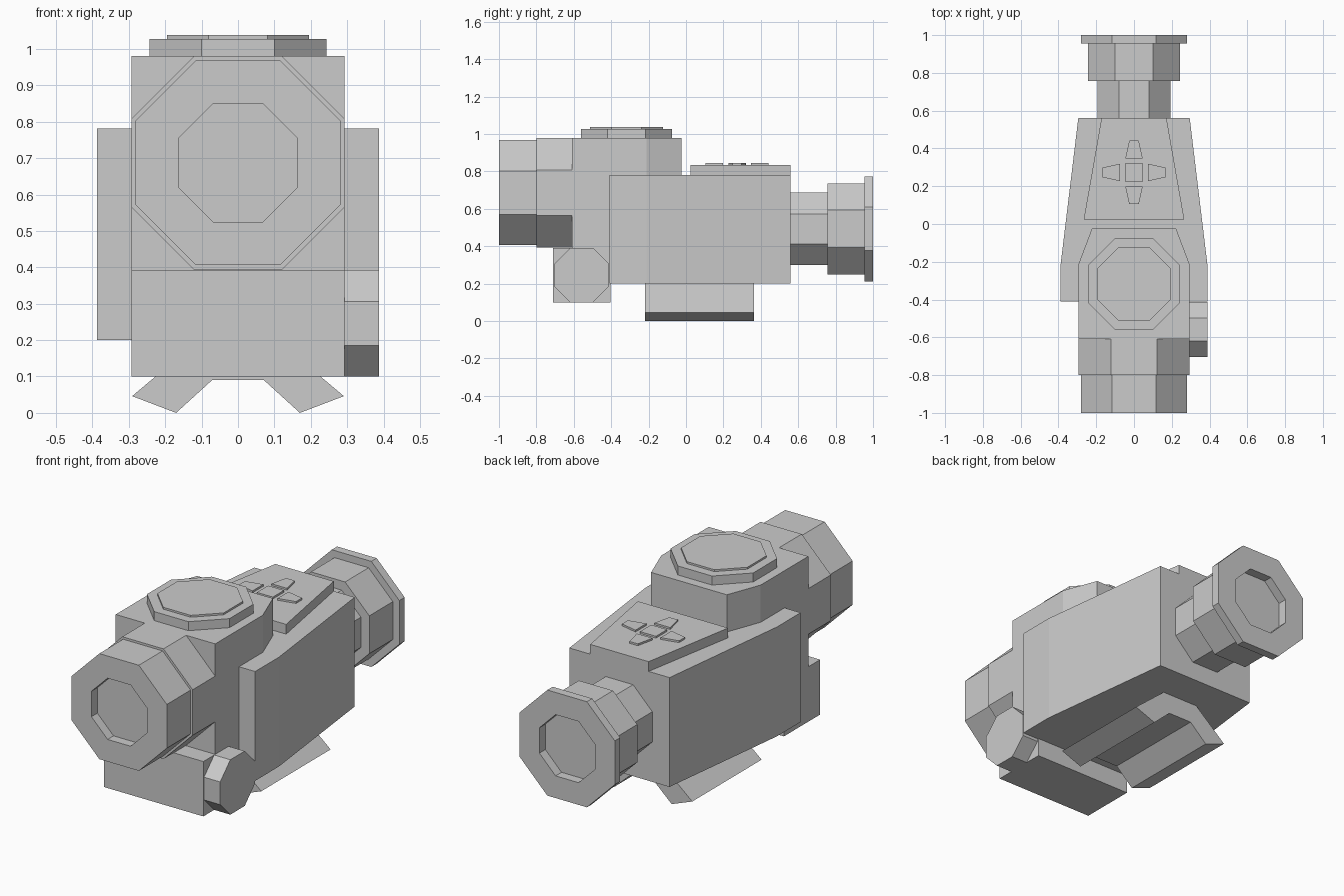
import bpy, bmesh, math
from mathutils import Vector

if "Cube" in bpy.data.objects:
    bpy.data.objects.remove(bpy.data.objects["Cube"])


def make_object(name, bm):
    bmesh.ops.recalc_face_normals(bm, faces=bm.faces)
    mesh = bpy.data.meshes.new(name)
    bm.to_mesh(mesh)
    bm.free()
    obj = bpy.data.objects.new(name, mesh)
    bpy.context.collection.objects.link(obj)
    return obj


def prism(name, outline, low, high, axis="z"):
    """Extrude an outline: (x, y) along z, or (x, z) along y."""
    bm = bmesh.new()
    place = (lambda a, b: (a, b, low)) if axis == "z" else (lambda a, b: (a, low, b))
    face = bm.faces.new([bm.verts.new(place(a, b)) for a, b in outline])
    out = bmesh.ops.extrude_face_region(bm, geom=[face])
    step = Vector((0, 0, high - low)) if axis == "z" else Vector((0, high - low, 0))
    bmesh.ops.translate(bm, vec=step, verts=[v for v in out["geom"] if isinstance(v, bmesh.types.BMVert)])
    return make_object(name, bm)


def mirrored(half):
    """Complete an outline from its right half."""
    return half + [(-a, b) for a, b in reversed(half)]


def octagon_stack(name, profile, centre, axis):
    """Eight-sided lathe; profile is (flat radius, position along axis)."""
    bm = bmesh.new()
    rings = []
    for flat, t in profile:
        ring = []
        for i in range(8):
            ang = math.pi / 8 + i * math.pi / 4
            r = flat / math.cos(math.pi / 8)
            u, v = r * math.cos(ang), r * math.sin(ang)
            p = {"x": (t, u, v), "y": (u, t, v), "z": (u, v, t)}[axis]
            ring.append(bm.verts.new(Vector(p) + Vector(centre)))
        rings.append(ring)
    for a, b in zip(rings, rings[1:]):
        for i in range(8):
            j = (i + 1) % 8
            bm.faces.new((a[i], a[j], b[j], b[i]))
    bm.faces.new(rings[0])
    bm.faces.new(rings[-1])
    return make_object(name, bm)


# Tapered main body and raised front housing
prism("main_body", mirrored([(0.388, -0.41), (0.388, -0.21), (0.295, 0.56)]), 0.2, 0.782)
prism("front_housing", mirrored([(0.293, -0.61), (0.293, -0.21), (0.223, -0.025)]), 0.385, 0.98)

# Lower front block with side knob
prism("lower_block", mirrored([(0.293, -0.71), (0.293, -0.405)]), 0.1, 0.392)
octagon_stack("side_knob", [(0.146, 0.293), (0.146, 0.388)], (0, -0.558, 0.246), "x")

# Objective lens and eyepiece, each with a recessed glass
octagon_stack("objective_lens", [(0.293, -0.61), (0.293, -0.8), (0.281, -0.8), (0.281, -1.0),
                                 (0.163, -1.0), (0.163, -0.95)], (0, 0, 0.687), "y")
octagon_stack("eyepiece", [(0.194, 0.56), (0.194, 0.757), (0.243, 0.757), (0.243, 0.955), (0.281, 0.955),
                           (0.281, 1.0), (0.163, 1.0), (0.163, 0.95)], (0, 0, 0.493), "y")

# Stepped dial on top of the housing
octagon_stack("top_dial", [(0.243, 0.98), (0.243, 1.028), (0.195, 1.028), (0.195, 1.038)],
              (0, -0.318, 0), "z")

# Control pad with centre button and four direction buttons
prism("control_pad", mirrored([(0.266, 0.025), (0.172, 0.56)]), 0.782, 0.834)
pad_y = 0.273
prism("centre_button", mirrored([(0.047, pad_y - 0.047), (0.047, pad_y + 0.047)]), 0.834, 0.844)
for k in range(4):
    c, s = round(math.cos(k * math.pi / 2)), round(math.sin(k * math.pi / 2))
    shape = mirrored([(0.046, 0.074), (0.025, 0.168)])
    prism(f"direction_button_{k + 1}", [(a * c - b * s, pad_y + a * s + b * c) for a, b in shape],
          0.834, 0.844)

# Dovetail mounting clamp underneath
prism("mounting_clamp", mirrored([(0.07, 0.091), (0.17, 0.0), (0.291, 0.046), (0.108, 0.2)]),
      -0.22, 0.363, "y")
